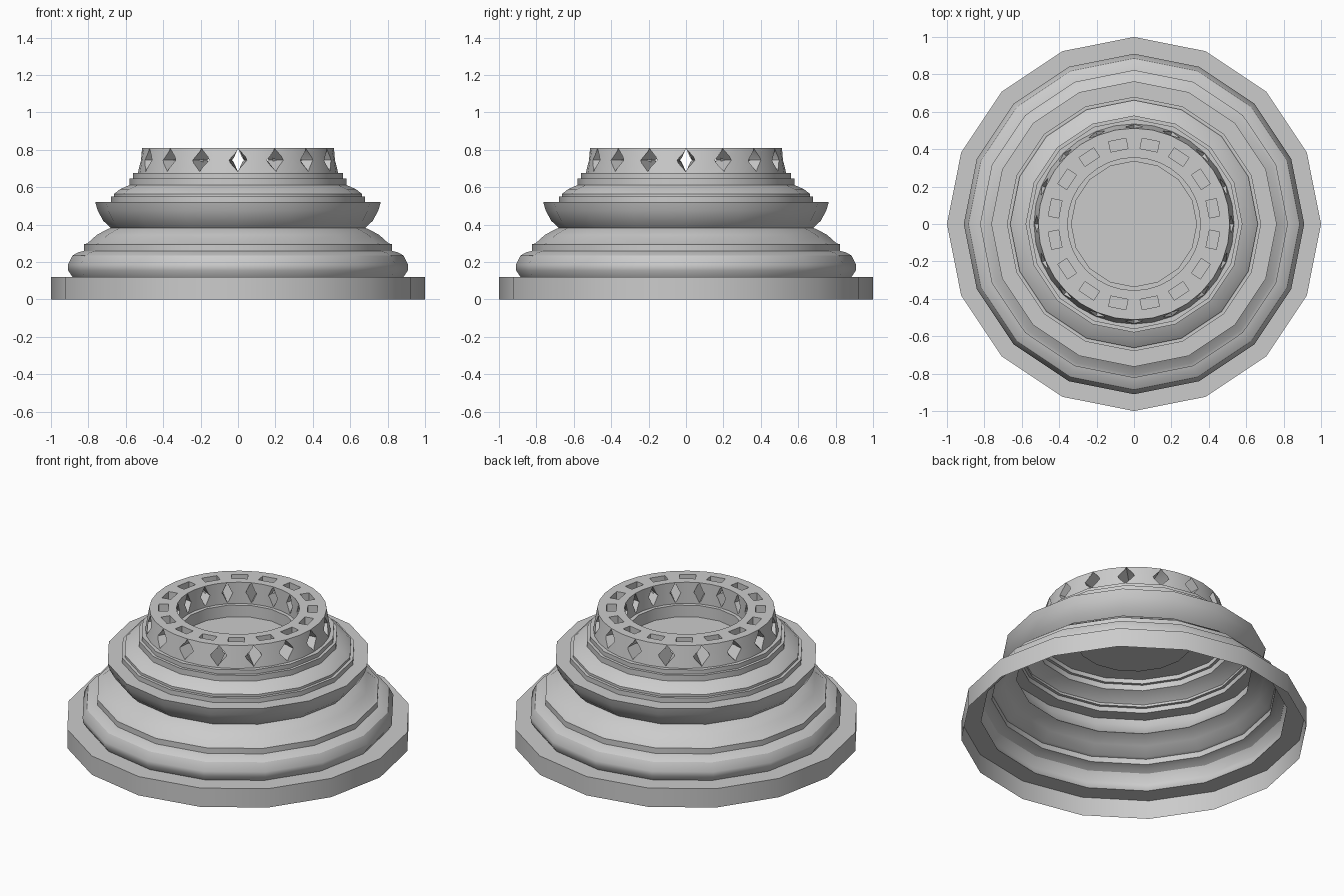
import bpy, bmesh
from math import sin, cos, tau

if "Cube" in bpy.data.objects:
    bpy.data.objects.remove(bpy.data.objects["Cube"])


def finish(name, bm):
    mesh = bpy.data.meshes.new(name)
    bm.to_mesh(mesh)
    bm.free()
    obj = bpy.data.objects.new(name, mesh)
    bpy.context.collection.objects.link(obj)
    return obj


def lathe(name, profile, sides, closed=False):
    """Turn an (r, z) profile; an open one gets a disc over its last ring."""
    bm = bmesh.new()
    rings = [[bm.verts.new((r * cos(tau * i / sides), r * sin(tau * i / sides), z))
              for i in range(sides)] for r, z in profile]
    pairs = list(zip(rings, rings[1:]))
    if closed:
        pairs.append((rings[-1], rings[0]))
    else:
        bm.faces.new(rings[-1])
    for a, b in pairs:
        for i in range(sides):
            j = (i + 1) % sides
            bm.faces.new((a[i], a[j], b[j], b[i]))
    return finish(name, bm)


def radial_cutters(name, sections, offset):
    """16 prisms around z; each section is a list of (radial, tangent, z) points."""
    bm = bmesh.new()
    for k in range(16):
        t = tau * (k + offset) / 16
        a, b = [[bm.verts.new((r * cos(t) - w * sin(t), r * sin(t) + w * cos(t), z))
                 for r, w, z in s] for s in sections]
        bm.faces.new(a)
        bm.faces.new(b[::-1])
        for i in range(4):
            j = (i + 1) % 4
            bm.faces.new((a[j], a[i], b[i], b[j]))
    bmesh.ops.recalc_face_normals(bm, faces=bm.faces[:])
    obj = finish(name, bm)
    obj.hide_render = True
    return obj


def smooth(obj):
    bpy.ops.object.select_all(action='DESELECT')
    obj.select_set(True)
    bpy.context.view_layer.objects.active = obj
    bpy.ops.object.shade_smooth_by_angle(angle=tau / 12)


# Stepped pedestal: hollow shell, open underneath, with a recessed floor on top
pedestal = lathe("pedestal", [
    (1, 0), (1, .12), (.885, .12), (.908, .155), (.91, .185), (.885, .235),
    (.855, .252), (.823, .26), (.823, .295), (.805, .30), (.755, .345),
    (.70, .375), (.68, .383), (.72, .42), (.75, .475), (.763, .52),
    (.68, .52), (.68, .55), (.662, .55), (.662, .565), (.63, .59),
    (.58, .612), (.58, .648), (.562, .648), (.562, .675),
    (.335, .675), (.335, .60)], 16)
smooth(pedestal)

# Crown ring
crown = lathe("crown_ring", [(.535, .675), (.512, .81), (.355, .81), (.355, .675)],
              32, closed=True)

# Diamond windows narrow towards the centre; slots drop in from the top
diamonds = radial_cutters("diamond_cutter", [
    [(r, 0, .745 - .062), (r, .092 * r, .745), (r, 0, .745 + .062), (r, -.092 * r, .745)]
    for r in (.3, .6)], 0)
slots = radial_cutters("slot_cutter", [
    [(.402, -.047, z), (.458, -.047, z), (.458, .047, z), (.402, .047, z)]
    for z in (.66, .85)], .5)

for cutter in (diamonds, slots):
    mod = crown.modifiers.new(cutter.name, 'BOOLEAN')
    mod.operation = 'DIFFERENCE'
    mod.solver = 'EXACT'
    mod.object = cutter
bpy.context.view_layer.update()
graph = bpy.context.evaluated_depsgraph_get()
cut_mesh = bpy.data.meshes.new_from_object(crown.evaluated_get(graph))
crown.modifiers.clear()
crown.data = cut_mesh
for cutter in (diamonds, slots):
    bpy.data.objects.remove(cutter)
smooth(crown)
